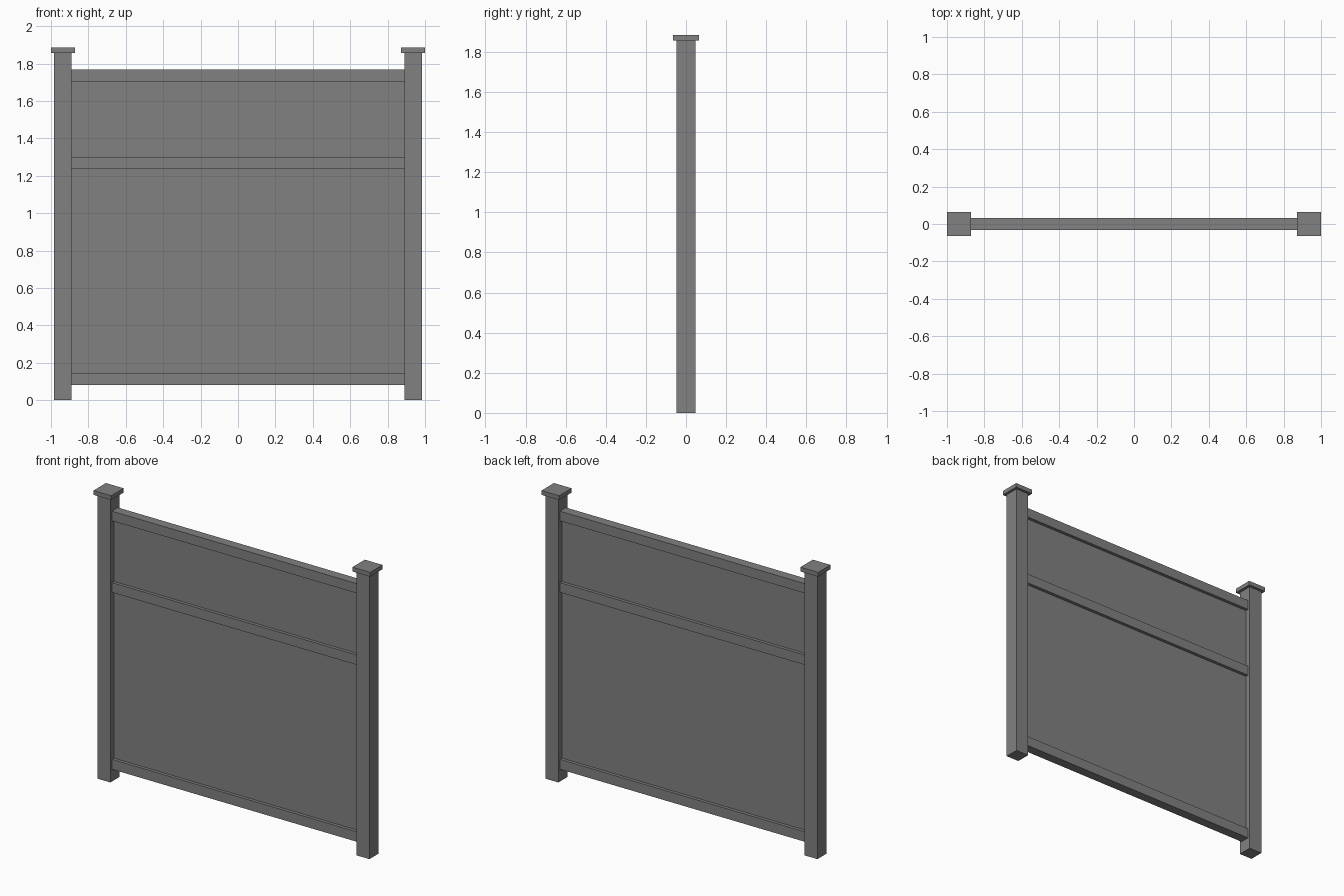
import bpy

cube = bpy.data.objects.get("Cube")
if cube:
    bpy.data.objects.remove(cube, do_unlink=True)

GREY = (0.22, 0.22, 0.22, 1.0)
mat = bpy.data.materials.new("grey_vinyl")
mat.use_nodes = True
mat.diffuse_color = GREY
mat.node_tree.nodes["Principled BSDF"].inputs["Base Color"].default_value = GREY


def box(name, x, y, z):
    """Box spanning the given (min, max) ranges."""
    spans = (x, y, z)
    bpy.ops.mesh.primitive_cube_add(size=1, location=[(a + b) / 2 for a, b in spans])
    ob = bpy.context.object
    ob.name = name
    ob.scale = [b - a for a, b in spans]
    bpy.ops.object.transform_apply(location=False, rotation=False, scale=True)
    ob.data.materials.append(mat)
    return ob


POST_IN, POST_OUT, POST_HALF = 0.89, 0.983, 0.047
CAP_HALF, RAIL_HALF, PANEL_HALF = 0.064, 0.031, 0.01
CAP_BASE, TOP = 1.857, 1.885

# Posts with flat square caps
for side, s in (("left", 1), ("right", -1)):
    box(side + "_post", sorted((s * POST_IN, s * POST_OUT)),
        (-POST_HALF, POST_HALF), (0, CAP_BASE))
    box(side + "_post_cap", sorted((s * (1 - 2 * CAP_HALF), s)),
        (-CAP_HALF, CAP_HALF), (CAP_BASE, TOP))

# Horizontal rails between the posts
rails = {"bottom_rail": (0.08, 0.145), "middle_rail": (1.236, 1.30), "top_rail": (1.704, 1.767)}
for name, z in rails.items():
    box(name, (-POST_IN, POST_IN), (-RAIL_HALF, RAIL_HALF), z)

# Thin infill panels set between the rails
for name, low, high in (("lower_panel", "bottom_rail", "middle_rail"),
                        ("upper_panel", "middle_rail", "top_rail")):
    box(name, (-POST_IN, POST_IN), (-PANEL_HALF, PANEL_HALF), (rails[low][1], rails[high][0]))
